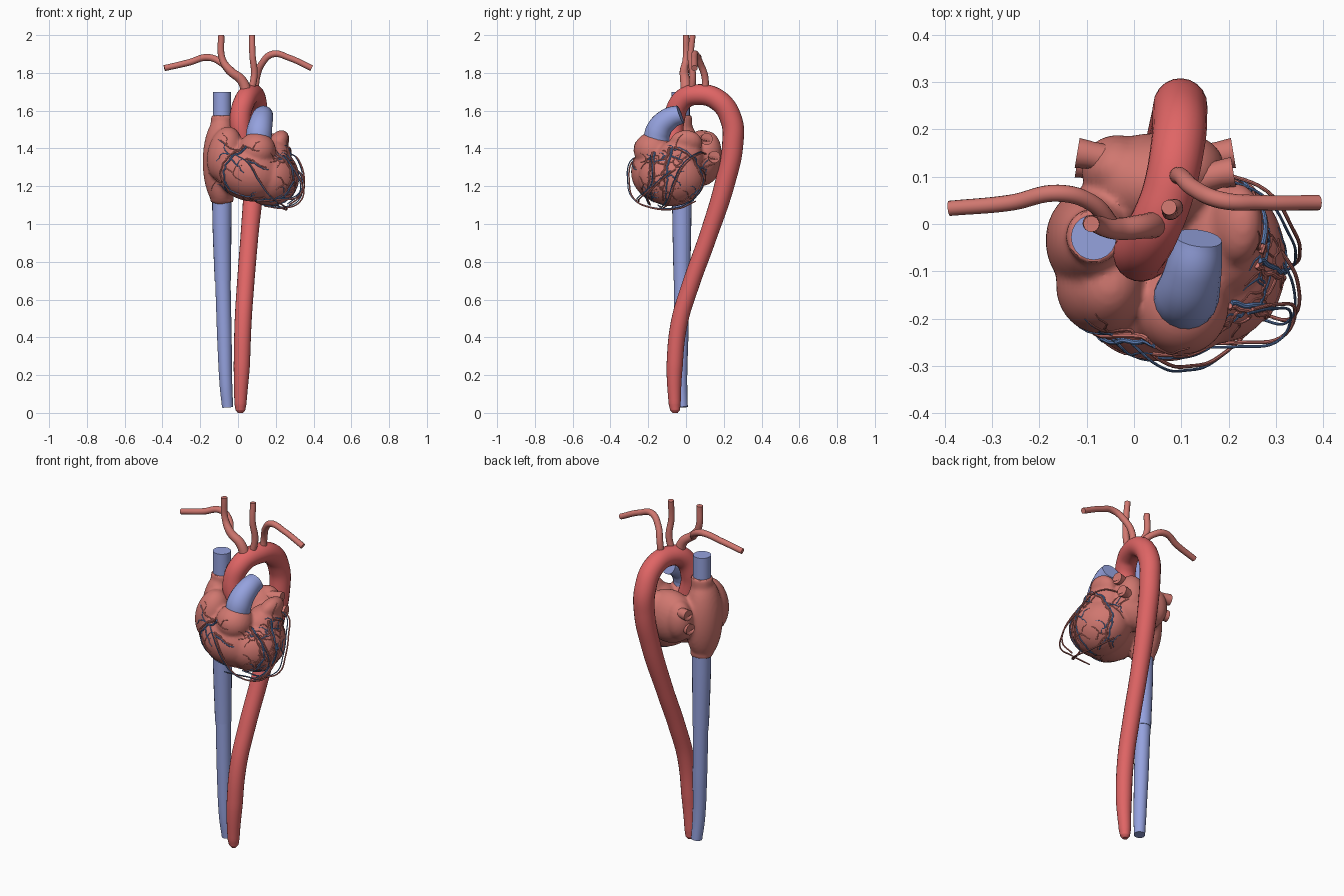
import bpy, bmesh, math, random
from mathutils import Vector, Matrix
from mathutils.bvhtree import BVHTree

random.seed(4)
cube = bpy.data.objects.get("Cube")
if cube:
    bpy.data.objects.remove(cube, do_unlink=True)


def material(name, rgb):
    m = bpy.data.materials.new(name)
    m.use_nodes = True
    m.diffuse_color = (*rgb, 1)
    m.node_tree.nodes["Principled BSDF"].inputs["Base Color"].default_value = (*rgb, 1)
    return m


AORTA = material("artery red", (0.74, 0.13, 0.13))
MUSCLE = material("muscle pink", (0.63, 0.185, 0.16))
BLUE = material("vein blue", (0.30, 0.36, 0.73))
DEEP = material("small vein blue", (0.12, 0.23, 0.50))


def bake(obj, name, mat):
    """Replace an object by its evaluated, smooth shaded mesh."""
    deps = bpy.context.evaluated_depsgraph_get()
    mesh = bpy.data.meshes.new_from_object(obj.evaluated_get(deps))
    bpy.data.objects.remove(obj, do_unlink=True)
    mesh.name = name
    mesh.materials.clear()
    mesh.materials.append(mat)
    out = bpy.data.objects.new(name, mesh)
    bpy.context.collection.objects.link(out)
    bpy.ops.object.select_all(action='DESELECT')
    out.select_set(True)
    bpy.context.view_layer.objects.active = out
    bpy.ops.object.shade_smooth_by_angle(angle=math.radians(40))
    return out


def tubes(name, paths, mat, sides=6, steps=8):
    """Sweep round tubes along paths of (x, y, z, radius)."""
    cu = bpy.data.curves.new(name, 'CURVE')
    cu.dimensions = '3D'
    cu.bevel_depth = 1
    cu.bevel_resolution = sides
    cu.resolution_u = steps
    cu.use_fill_caps = True
    for path in paths:
        sp = cu.splines.new('BEZIER')
        sp.bezier_points.add(len(path) - 1)
        for bp, (x, y, z, r) in zip(sp.bezier_points, path):
            bp.co = (x, y, z)
            bp.radius = r
            bp.handle_left_type = bp.handle_right_type = 'AUTO'
    obj = bpy.data.objects.new(name + "_curve", cu)
    bpy.context.collection.objects.link(obj)
    return bake(obj, name, mat)


# Great artery: ascending part, arch and long descending part
tubes("aorta", [[
    (0.04, -0.06, 1.40, .05), (0.012, -0.063, 1.55, .056), (0.037, -0.02, 1.655, .056),
    (0.07, 0.06, 1.685, .055), (0.093, 0.17, 1.655, .057), (0.097, 0.24, 1.55, .058),
    (0.097, 0.247, 1.42, .056), (0.085, 0.207, 1.22, .053), (0.06, 0.115, 0.93, .047),
    (0.04, 0.025, 0.68, .046), (0.027, -0.035, 0.48, .045), (0.02, -0.06, 0.25, .043),
    (0.013, -0.06, 0.05, .032), (0.013, -0.058, 0.015, .026), (0.013, -0.058, 0.0, .014)]],
    AORTA, 8, 10)

# Arch branches
tubes("right_carotid", [[
    (0.05, 0.0, 1.68, .03), (0.02, -0.005, 1.76, .026), (-0.04, -0.01, 1.81, .023),
    (-0.082, 0.0, 1.87, .018), (-0.09, 0.0, 2.0, .017)]], MUSCLE)
tubes("right_arm_artery", [[
    (-0.045, -0.005, 1.805, .018), (-0.09, 0.045, 1.855, .018), (-0.16, 0.065, 1.882, .018),
    (-0.26, 0.045, 1.855, .017), (-0.39, 0.033, 1.825, .016)]], MUSCLE)
tubes("left_carotid", [[
    (0.065, 0.03, 1.69, .019), (0.086, 0.035, 1.79, .018),
    (0.077, 0.025, 1.89, .017), (0.074, 0.035, 2.0, .016)]], MUSCLE)
tubes("left_arm_artery", [[
    (0.09, 0.10, 1.69, .019), (0.1, 0.1, 1.78, .018), (0.127, 0.075, 1.85, .018),
    (0.185, 0.05, 1.9, .018), (0.27, 0.045, 1.88, .016), (0.39, 0.045, 1.825, .016)]], MUSCLE)

# Great veins and lung trunk
tubes("upper_vena_cava", [[(-0.085, -0.028, 1.45, .048), (-0.085, -0.028, 1.70, .048)]], BLUE, 8)
tubes("lower_vena_cava", [
    [(-0.085, -0.022, 1.2, .053), (-0.085, -0.022, 1.0, .050), (-0.08, -0.022, 0.70, .044)],
    [(-0.08, -0.022, 0.70, .041), (-0.072, -0.026, 0.4, .039), (-0.064, -0.027, 0.15, .034),
     (-0.055, -0.02, 0.03, .030)]], BLUE, 8)
tubes("lung_trunk", [[
    (0.105, -0.155, 1.40, .068), (0.113, -0.148, 1.49, .068),
    (0.127, -0.09, 1.557, .059), (0.136, -0.03, 1.58, .050)]], BLUE, 8)

# Heart: overlapping chambers fused into one soft body
chambers = [  # centre, radii, tilt about y in degrees
    ((0.06, -0.13, 1.275), (0.18, 0.158, 0.15), 18),     # right ventricle
    ((0.17, -0.075, 1.245), (0.148, 0.175, 0.148), 25),  # left ventricle
    ((0.10, -0.175, 1.39), (0.098, 0.10, 0.095), 0),     # outflow
    ((0.19, -0.03, 1.36), (0.09, 0.12, 0.09), 20),       # left shoulder
    ((-0.09, -0.035, 1.33), (0.095, 0.11, 0.235), 0),    # right atrium
    ((-0.10, -0.04, 1.25), (0.076, 0.09, 0.12), 0),      # lower right atrium
    ((-0.07, -0.13, 1.37), (0.09, 0.10, 0.145), 12),     # right auricle
    ((0.045, 0.085, 1.35), (0.15, 0.105, 0.145), 0),     # left atrium
    ((-0.035, 0.115, 1.36), (0.075, 0.072, 0.11), 0),    # back right bulge
    ((0.115, 0.115, 1.38), (0.075, 0.072, 0.11), 0),     # back left bulge
    ((0.215, 0.0, 1.43), (0.05, 0.085, 0.07), 30),       # left auricle
]
bm = bmesh.new()
for c, radii, tilt in chambers:
    mat = (Matrix.Translation(c) @ Matrix.Rotation(math.radians(tilt), 4, 'Y')
           @ Matrix.Diagonal((*radii, 1)))
    bmesh.ops.create_uvsphere(bm, u_segments=40, v_segments=24, radius=1.02, matrix=mat)
# Collars around the great veins
bmesh.ops.create_cone(bm, cap_ends=True, segments=32, radius1=0.062, radius2=0.059, depth=0.46,
                      matrix=Matrix.Translation((-0.085, -0.026, 1.345)))
me = bpy.data.meshes.new("heart_blocks")
bm.to_mesh(me)
bm.free()
blocks = bpy.data.objects.new("heart_blocks", me)
bpy.context.collection.objects.link(blocks)
remesh = blocks.modifiers.new("fuse", 'REMESH')
remesh.mode = 'VOXEL'
remesh.voxel_size = 0.009
soft = blocks.modifiers.new("soften", 'SMOOTH')
soft.factor = 0.5
soft.iterations = 8
heart = bake(blocks, "heart", MUSCLE)

# Lung vein stubs with hollow ends
for side, x, spots in (("left", 0.21, ((0.105, 1.45), (0.145, 1.355))),
                       ("right", -0.12, ((0.145, 1.42), (0.125, 1.33)))):
    s = 1 if x > 0 else -1
    for i, (y, z) in enumerate(spots):
        stub = tubes(f"{side}_lung_vein_{i + 1}", [[
            (x - s * 0.1, y - 0.02, z - 0.01, .034), (x - s * 0.03, y, z, .029),
            (x, y + 0.005, z, .032)]], MUSCLE, 5, 4)
        b = bmesh.new()
        b.from_mesh(stub.data)
        end = max(b.faces, key=lambda f: s * f.calc_center_median().x)
        bmesh.ops.inset_individual(b, faces=[end], thickness=0.009)
        bmesh.ops.translate(b, verts=end.verts, vec=(-s * 0.02, 0, 0))
        b.to_mesh(stub.data)
        b.free()

# Surface vessels: paths of (azimuth, elevation) cast onto the heart
tree = BVHTree.FromPolygons([v.co for v in heart.data.vertices],
                            [p.vertices for p in heart.data.polygons])
CENTRE = Vector((0.11, -0.10, 1.27))


def on_heart(az, el, r):
    a, e = math.radians(az), math.radians(el)
    d = Vector((math.cos(a) * math.cos(e), math.sin(a) * math.cos(e), math.sin(e)))
    hit, normal, _, _ = tree.ray_cast(CENTRE + d * 0.6, -d)
    return (*(hit + normal * r * 0.3), r)


def follow(route, r, n=6):
    pts = []
    for (a0, e0), (a1, e1) in zip(route, route[1:]):
        for i in range(n):
            t = i / n
            pts.append((a0 + (a1 - a0) * t + random.uniform(-1.5, 1.5), e0 + (e1 - e0) * t))
    pts.append(route[-1])
    last = len(pts) - 1
    return [on_heart(a, e, r * (1 - 0.5 * i / last)) for i, (a, e) in enumerate(pts)]


def twigs(route, r, count, reach):
    """Side branches that wander away from a trunk, each with a fork."""
    out = []
    for k in range(count):
        i = k % (len(route) - 1)
        t = random.random()
        a, e = (route[i][j] + (route[i + 1][j] - route[i][j]) * t for j in (0, 1))
        s = 1 if k % 2 else -1
        walk = [(a, e)]
        for _ in range(4):
            a += s * random.uniform(0.4, 1) * reach / 4
            e += random.uniform(-9, 3)
            walk.append((a, max(e, -75)))
        out.append(follow(walk, r, 2))
        fork = walk[2]
        out.append(follow([fork, (fork[0] + s * 6, fork[1] + 9), (fork[0] + s * 14, fork[1] + 11)],
                          r * 0.7, 2))
    return out


trunks = [
    [(-118, 42), (-140, 25), (-150, 0), (-150, -25), (-120, -45), (-70, -52)],  # right groove
    [(-40, 45), (-30, 20), (-28, -10), (-38, -38), (-55, -58)],                 # front groove
    [(5, 42), (-4, 15), (-5, -12), (-8, -45)],                                  # left edge
    [(15, 40), (42, 20), (55, -8), (50, -40), (20, -62)],                       # back groove
]
arteries, veins = [], []
for route in trunks:
    beside = [(a + 5, e - 2) for a, e in route]
    arteries += [follow(route, 0.0065)] + twigs(route, 0.004, 6, 36)
    veins += [follow(beside, 0.006)] + twigs(beside, 0.004, 4, 30)
# Branches over the front wall
front = [(-112, 22), (-100, 20), (-88, 12), (-76, 10)]
arteries.append(follow(front, 0.005, 3))
veins.append(follow([(a + 3, e - 4) for a, e in front], 0.005, 3))
tubes("heart_arteries", arteries, MUSCLE, 2, 2)
tubes("heart_veins", veins, DEEP, 2, 2)

# Loose vessel loops standing clear of the apex
loops = [
    [(0.18, 0.11, 1.37), (0.28, 0.07, 1.37), (0.335, -0.01, 1.31), (0.35, -0.06, 1.21),
     (0.33, -0.09, 1.12), (0.25, -0.12, 1.085), (0.14, -0.14, 1.095)],
    [(0.25, -0.18, 1.36), (0.3, -0.17, 1.29), (0.34, -0.18, 1.2), (0.31, -0.24, 1.14),
     (0.23, -0.25, 1.13), (0.1, -0.25, 1.12)],
    [(0.0, -0.24, 1.36), (0.06, -0.29, 1.32), (0.12, -0.3, 1.22), (0.18, -0.28, 1.14),
     (0.25, -0.2, 1.09), (0.24, -0.05, 1.08), (0.18, 0.05, 1.12)],
    [(0.3, -0.04, 1.3), (0.345, -0.12, 1.24), (0.33, -0.2, 1.15), (0.27, -0.19, 1.1)],
]


def loop_paths(shift, r):
    return [[(x + shift, y + shift, z - shift * 0.6, r) for x, y, z in p] for p in loops]


tubes("apex_artery_loops", loop_paths(0, 0.004), MUSCLE, 2, 6)
tubes("apex_vein_loops", loop_paths(-0.009, 0.003), DEEP, 2, 6)
